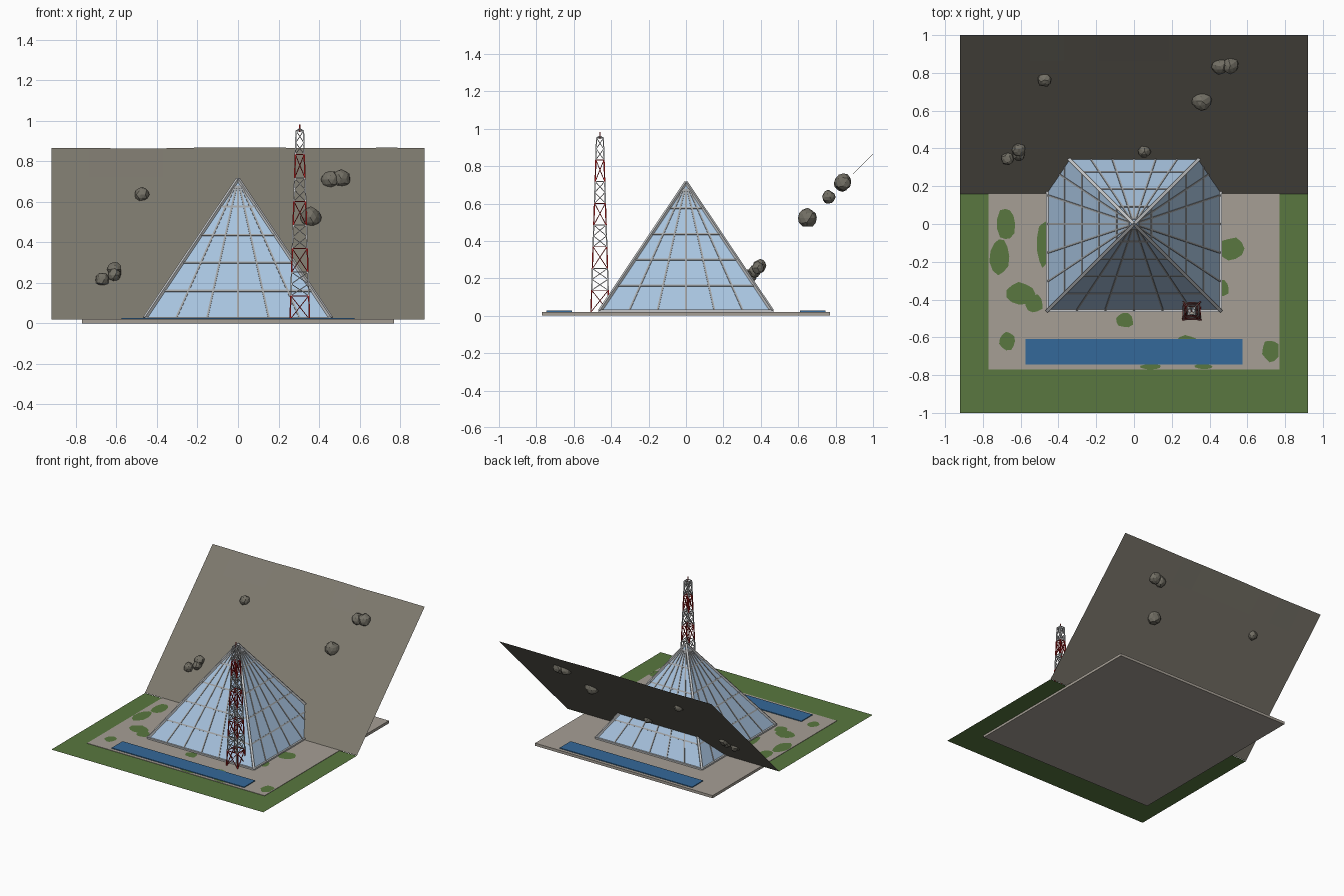
import bpy, bmesh, math, random
from mathutils import Vector, Matrix

if "Cube" in bpy.data.objects:
    bpy.data.objects.remove(bpy.data.objects["Cube"])

random.seed(4)


def mat(name, r, g, b):
    m = bpy.data.materials.new(name)
    m.diffuse_color = (r, g, b, 1)
    m.use_nodes = True
    m.node_tree.nodes["Principled BSDF"].inputs["Base Color"].default_value = m.diffuse_color
    return m


GRASS = mat("grass_green", 0.10, 0.185, 0.05)
HILL = mat("hill_brown", 0.205, 0.19, 0.155)
PAVE = mat("paving_grey", 0.38, 0.345, 0.30)
WATER = mat("water_blue", 0.034, 0.14, 0.32)
GLASS = mat("glass_blue", 0.39, 0.55, 0.74)
FRAME = mat("frame_grey", 0.36, 0.37, 0.38)
TRIM = mat("trim_light_grey", 0.55, 0.56, 0.57)
RED = mat("mast_red", 0.40, 0.012, 0.012)
ROCK = mat("rock_grey", 0.17, 0.16, 0.13)


def finish(bm, name, *mats):
    me = bpy.data.meshes.new(name)
    bm.to_mesh(me)
    bm.free()
    for m in mats:
        me.materials.append(m)
    ob = bpy.data.objects.new(name, me)
    bpy.context.collection.objects.link(ob)
    return ob


def box(name, x0, x1, y0, y1, z0, z1, m):
    bm = bmesh.new()
    mx = Matrix.Translation(((x0 + x1) / 2, (y0 + y1) / 2, (z0 + z1) / 2)) \
        @ Matrix.Diagonal((x1 - x0, y1 - y0, z1 - z0, 1))
    bmesh.ops.create_cube(bm, size=1, matrix=mx)
    return finish(bm, name, m)


def bar(bm, p, q, w, normal=(0, 0, 1), depth=None, idx=0):
    """Square beam from p to q; depth is measured along normal."""
    p, q = Vector(p), Vector(q)
    d = q - p
    t = d.normalized()
    n = Vector(normal)
    if abs(t.dot(n)) > 0.99:
        n = Vector((1, 0, 0))
    s = n.cross(t).normalized()
    n = t.cross(s)
    rot = Matrix((s, n, t)).transposed().to_4x4()
    mx = Matrix.Translation((p + q) / 2) @ rot @ Matrix.Diagonal((w, depth or w, d.length, 1))
    r = bmesh.ops.create_cube(bm, size=1, matrix=mx)
    for f in {f for v in r["verts"] for f in v.link_faces}:
        f.material_index = idx


# Ground sheet and paved slab
bm = bmesh.new()
bm.faces.new([bm.verts.new(c) for c in
              ((-0.92, -1, 0.018), (0.92, -1, 0.018), (0.92, 0.16, 0.018), (-0.92, 0.16, 0.018))])
finish(bm, "grass_ground", GRASS)
box("paved_slab", -0.77, 0.77, -0.77, 0.77, 0, 0.021, PAVE)


# Grass patches: centre x, y, radius x, y
patches = [(-0.71, -0.17, 0.055, 0.10), (-0.675, 0.0, 0.05, 0.09), (-0.48, -0.11, 0.035, 0.13),
           (-0.60, -0.37, 0.075, 0.06), (-0.53, -0.42, 0.05, 0.05), (-0.67, -0.62, 0.045, 0.05),
           (-0.05, -0.51, 0.05, 0.04), (0.51, -0.13, 0.07, 0.06), (0.46, -0.34, 0.045, 0.05),
           (0.28, -0.62, 0.06, 0.03), (0.09, -0.755, 0.06, 0.015), (0.37, -0.755, 0.05, 0.015),
           (0.725, -0.67, 0.045, 0.06)]
bm = bmesh.new()
for k, (x, y, rx, ry) in enumerate(patches):
    ring = []
    for i in range(11):
        a = i * math.tau / 11
        r = random.uniform(0.85, 1.08)
        ring.append(bm.verts.new((x + rx * r * math.cos(a), y + ry * r * math.sin(a),
                                  0.0225 + k * 0.0001)))
    bm.faces.new(ring)
finish(bm, "grass_patches", GRASS)

# Pools in front and behind
for name, s in (("front_pool", -1), ("back_pool", 1)):
    ya, yb = sorted((s * 0.61, s * 0.745))
    box(name, -0.575, 0.575, ya, yb, 0.01, 0.027, WATER)


# Hillside: thin tilted sheet with a slightly uneven top edge
def hill_z(y):
    return 0.02 + (y - 0.16) * 0.845 / 0.84


bm = bmesh.new()
bmesh.ops.create_grid(bm, x_segments=10, y_segments=6, size=1)
for v in bm.verts:
    y = 0.58 + 0.42 * v.co.y
    wob = random.uniform(-0.002, 0.003) if abs(v.co.y) > 0.99 and y > 0.5 else 0
    v.co = (0.92 * v.co.x, y, hill_z(y) + wob)
finish(bm, "hillside", HILL)

# Rocks on the hillside: x, y, radius
bm = bmesh.new()
for x, y, r in ((-0.475, 0.762, 0.037), (0.455, 0.835, 0.045), (0.51, 0.84, 0.047),
                (0.36, 0.65, 0.052), (-0.67, 0.345, 0.036), (-0.61, 0.395, 0.037),
                (-0.61, 0.367, 0.034), (0.055, 0.385, 0.034)):
    mx = Matrix.Translation((x, y, hill_z(y) + 0.01)) @ Matrix.Rotation(random.uniform(0, 6), 4, 'Z')
    new = bmesh.ops.create_icosphere(bm, subdivisions=2, radius=r, matrix=mx)["verts"]
    c = mx.translation
    for v in new:
        d = v.co - c
        v.co = c + d * random.uniform(0.88, 1.06)
finish(bm, "rocks", ROCK)

# Glass pyramid
B, Z0, H = 0.46, 0.022, 0.69
APEX = Vector((0, 0, Z0 + H))
bm = bmesh.new()
base = [bm.verts.new((sx * B, sy * B, Z0)) for sx, sy in ((-1, -1), (1, -1), (1, 1), (-1, 1))]
top = bm.verts.new(APEX)
bm.faces.new(base[::-1])
for i in range(4):
    bm.faces.new((base[i], base[(i + 1) % 4], top))
finish(bm, "glass_pyramid", GLASS)

# Glazing bars fan out from the tip; rails run level on each face
bars, trim = bmesh.new(), bmesh.new()
for k in range(4):
    R = Matrix.Rotation(k * math.pi / 2, 3, 'Z')
    n = R @ Vector((0, -H, B)).normalized()
    for j in range(-2, 3):
        foot = R @ Vector((j * B / 3, -B, Z0))
        bar(bars, foot, foot.lerp(APEX, 0.95), 0.009, n, 0.008)
    for z in (0.16, 0.30, 0.435, 0.575):
        w = B * (1 - (z - Z0) / H)
        bar(bars, R @ Vector((-w, -w, z)), R @ Vector((w, -w, z)), 0.010, n, 0.008)
    corner = R @ Vector((-B, -B, Z0 + 0.004))
    bar(trim, corner, APEX, 0.015, R @ Vector((-1, -1, 0.9)).normalized())
    bar(trim, corner, R @ Vector((B, -B, Z0 + 0.004)), 0.013)
finish(bars, "glazing_bars", FRAME)
finish(trim, "pyramid_edges", TRIM)

# Lattice mast with alternating red and light sections
CX, CY, N = 0.305, -0.46, 8
ZB, ZT = 0.02, 0.95


def half(z):
    return 0.048 - 0.030 * (z - ZB) / (ZT - ZB)


def pt(sx, sy, z):
    return Vector((CX + sx * half(z), CY + sy * half(z), z))


bm = bmesh.new()
ring = ((-1, -1), (1, -1), (1, 1), (-1, 1))
for s in range(N):
    za, zb = (ZB + (ZT - ZB) * (s + e) / N for e in (0, 1))
    idx = s % 2
    steps = 1 + idx
    for i in range(4):
        a, b = ring[i], ring[(i + 1) % 4]
        bar(bm, pt(*a, za), pt(*a, zb), 0.007, idx=idx)
        bar(bm, pt(*a, zb), pt(*b, zb), 0.005, idx=idx)
        for t in range(steps):
            z1, z2 = (za + (zb - za) * (t + e) / steps for e in (0, 1))
            bar(bm, pt(*a, z1), pt(*b, z2), 0.004, idx=idx)
            bar(bm, pt(*b, z1), pt(*a, z2), 0.004, idx=idx)
for c in ring:
    bar(bm, pt(*c, ZT), (CX, CY, 0.96), 0.005, idx=1)
bar(bm, (CX, CY, 0.945), (CX, CY, 0.982), 0.006, idx=0)
finish(bm, "lattice_mast", RED, TRIM)
